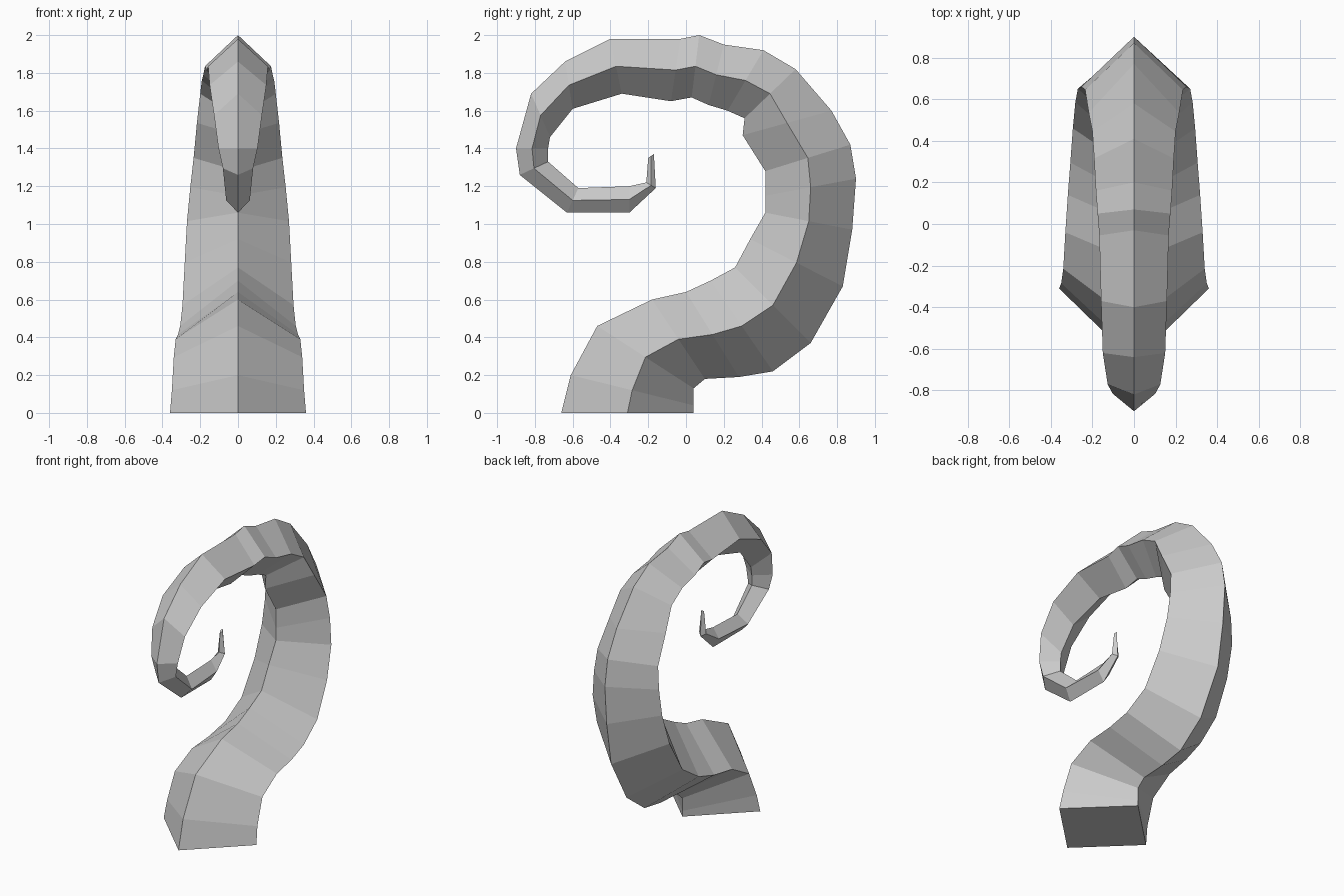
import bpy
import bmesh
from mathutils import Vector

old_cube = bpy.data.objects.get("Cube")
if old_cube:
    bpy.data.objects.remove(old_cube, do_unlink=True)


def make_material(name, colour):
    material = bpy.data.materials.new(name)
    material.use_nodes = True
    material.diffuse_color = colour
    material.node_tree.nodes["Principled BSDF"].inputs["Base Color"].default_value = colour
    return material


def interpolate(keys, position):
    """Linear blend through (position, value) keys."""
    for (start, low), (end, high) in zip(keys, keys[1:]):
        if position <= end:
            return low + (high - low) * (position - start) / (end - start)
    return keys[-1][1]


# Ridge on the inside of the curl, as (y, z), from base to tip
inner_ridge = [
    (-.66, 0), (-.61, .2), (-.47, .46), (-.18, .6), (0, .64), (.13, .7),
    (.26, .77), (.34, .92), (.42, 1.06), (.42, 1.15), (.42, 1.28), (.3, 1.47),
    (.31, 1.56), (.22, 1.6), (.12, 1.63), (.03, 1.67), (-.08, 1.65),
    (-.34, 1.69), (-.6, 1.61), (-.72, 1.46), (-.73, 1.4), (-.73, 1.33),
    (-.57, 1.19), (-.3, 1.2), (-.21, 1.22), (-.2, 1.35),
]

# Ridge on the outside of the curl, paired with the inner one
outer_ridge = [
    (.04, 0), (.04, .04), (.04, .13), (.1, .18), (.28, .19), (.46, .22),
    (.66, .37), (.83, .67), (.88, .97), (.9, 1.24), (.87, 1.42), (.77, 1.6),
    (.58, 1.82), (.41, 1.92), (.2, 1.95), (.07, 2), (-.03, 1.98),
    (-.4, 1.98), (-.64, 1.86), (-.82, 1.69), (-.9, 1.4), (-.88, 1.26),
    (-.63, 1.06), (-.3, 1.06), (-.16, 1.19), (-.17, 1.37),
]

# Half width of the diamond section along the tentacle
taper = [(0, .36), (3, .33), (8, .27), (12, .2), (18, .15), (21, .08), (25, .01)]


def build_tentacle(name, material):
    bm = bmesh.new()
    rings = []
    for station, (inner, outer) in enumerate(zip(inner_ridge, outer_ridge)):
        front = Vector((0, *inner))
        back = Vector((0, *outer))
        side = Vector((interpolate(taper, station), 0, 0))
        middle = (front + back) / 2
        corners = (front, middle + side, back, middle - side)
        rings.append([bm.verts.new(corner) for corner in corners])

    # Skin the diamond sections together
    for lower, upper in zip(rings, rings[1:]):
        for i in range(len(lower)):
            j = (i + 1) % len(lower)
            bm.faces.new((lower[i], lower[j], upper[j], upper[i]))

    # Close the base and the tip
    bm.faces.new(reversed(rings[0]))
    bm.faces.new(rings[-1])
    bmesh.ops.recalc_face_normals(bm, faces=bm.faces)

    mesh = bpy.data.meshes.new(name)
    bm.to_mesh(mesh)
    bm.free()
    mesh.materials.append(material)
    tentacle = bpy.data.objects.new(name, mesh)
    bpy.context.collection.objects.link(tentacle)
    return tentacle


build_tentacle("curled_tentacle", make_material("plain grey", (.6, .6, .6, 1)))
